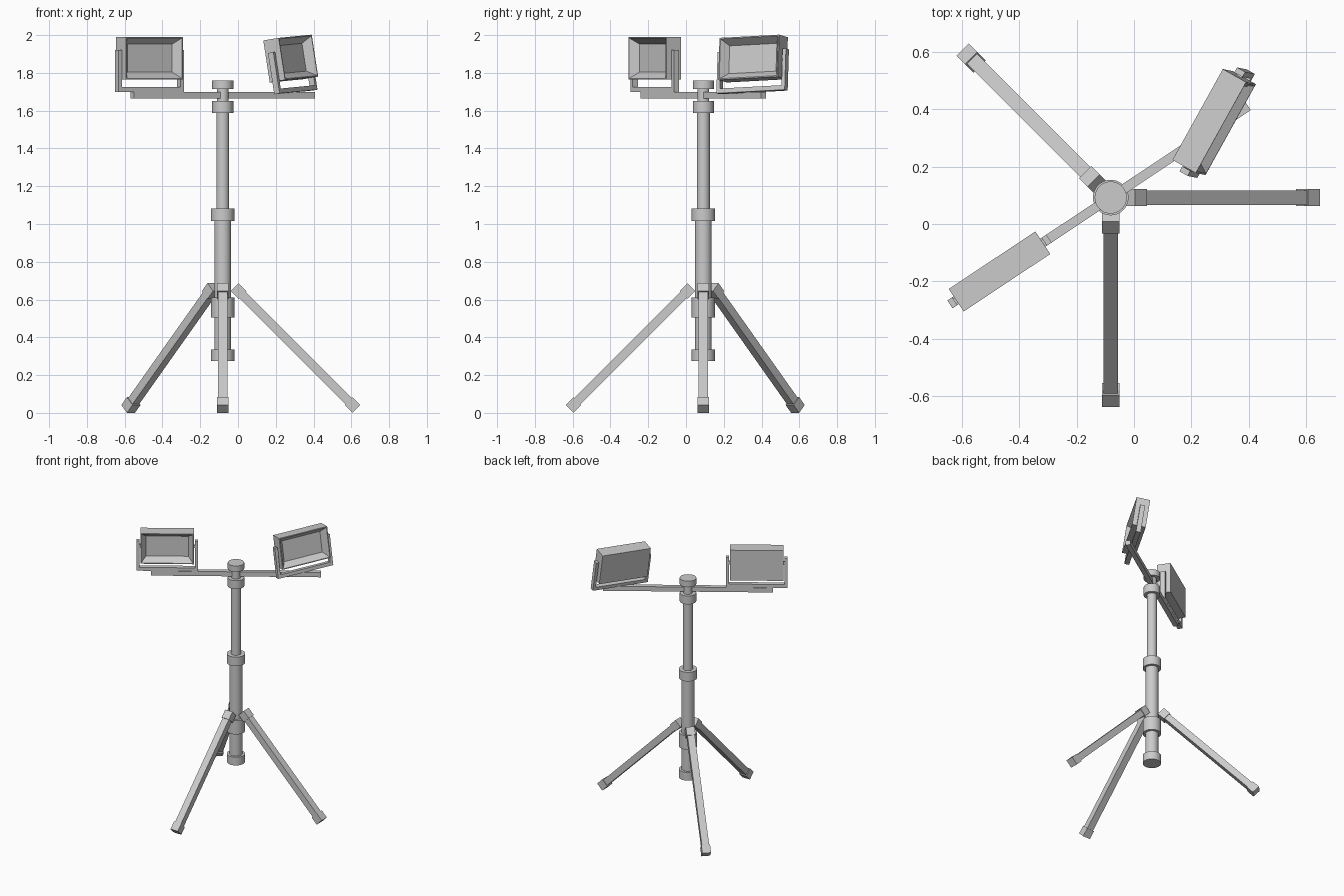
import bpy, bmesh
from math import radians
from mathutils import Matrix, Vector

if "Cube" in bpy.data.objects:
    bpy.data.objects.remove(bpy.data.objects["Cube"])

grey = bpy.data.materials.new("light_grey")
grey.use_nodes = True
COLOUR = (0.6, 0.6, 0.6, 1)
grey.diffuse_color = COLOUR
grey.node_tree.nodes["Principled BSDF"].inputs["Base Color"].default_value = COLOUR

POLE = Matrix.Translation((-0.081, 0.092, 0))
BAR_ANGLE = radians(33.6)


def finish(name, bm, matrix):
    mesh = bpy.data.meshes.new(name)
    bm.to_mesh(mesh)
    bm.free()
    mesh.materials.append(grey)
    obj = bpy.data.objects.new(name, mesh)
    obj.matrix_world = matrix
    bpy.context.collection.objects.link(obj)
    return obj


def box_mesh(size, centre):
    bm = bmesh.new()
    place = Matrix.Translation(centre) @ Matrix.Diagonal((*size, 1))
    bmesh.ops.create_cube(bm, size=1, matrix=place)
    return bm


def box(name, size, centre, matrix):
    return finish(name, box_mesh(size, centre), matrix)


def cylinder(name, radius, low, high):
    bm = bmesh.new()
    bmesh.ops.create_cone(bm, cap_ends=True, segments=32, radius1=radius, radius2=radius,
                          depth=high - low, matrix=Matrix.Translation((0, 0, (low + high) / 2)))
    obj = finish(name, bm, POLE)
    bpy.ops.object.select_all(action="DESELECT")
    obj.select_set(True)
    bpy.context.view_layer.objects.active = obj
    bpy.ops.object.shade_smooth_by_angle(angle=radians(30))


# Telescopic pole with its collars
cylinder("lower_tube", 0.044, 0.28, 1.07)
cylinder("upper_tube", 0.034, 1.05, 1.64)
cylinder("neck", 0.031, 1.62, 1.74)
cylinder("bottom_collar", 0.062, 0.275, 0.336)
cylinder("leg_collar", 0.062, 0.506, 0.61)
cylinder("middle_collar", 0.062, 1.015, 1.083)
cylinder("top_collar", 0.056, 1.587, 1.65)
cylinder("top_cap", 0.056, 1.715, 1.76)

# Three splayed legs, each with a hinge block and a foot
LEG_LENGTH = 0.853
BLOCK = (0.059, 0.06, 0.059)
for side, angle in (("left", 0), ("front", -90), ("back", 135)):
    leg = (POLE @ Matrix.Rotation(radians(angle), 4, "Z")
           @ Matrix.Translation((0.084, 0, 0.645)) @ Matrix.Rotation(radians(45), 4, "Y"))
    box(side + "_leg", (LEG_LENGTH, 0.05, 0.046), (LEG_LENGTH / 2, 0, 0), leg)
    box(side + "_hinge", BLOCK, (0, 0, 0), leg)
    box(side + "_foot", BLOCK, (LEG_LENGTH, 0, 0), leg)

# Cross bar
bar = POLE @ Matrix.Rotation(BAR_ANGLE, 4, "Z")
box("cross_bar", (1.149, 0.033, 0.034), (0, 0, 1.681), bar)


def floodlight(side, along, yaw, roll, tilt):
    base = bar @ Vector((along, 0, 1.699))
    m = (Matrix.Translation(base) @ Matrix.Rotation(yaw, 4, "Z")
         @ Matrix.Rotation(roll, 4, "Y") @ Matrix.Rotation(tilt, 4, "X"))
    # Housing with a thin rim and a funnel-shaped reflector
    bm = box_mesh((0.362, 0.094, 0.225), (0, 0, 0.179))
    bm.normal_update()
    front = [min(bm.faces, key=lambda f: f.normal.y)]
    bmesh.ops.inset_region(bm, faces=front, thickness=0.006, use_even_offset=True)
    bmesh.ops.inset_region(bm, faces=front, thickness=0.032, depth=-0.045, use_even_offset=True)
    finish(side + "_lamp_housing", bm, m)
    # U-shaped bracket and pivots
    box(side + "_bracket_base", (0.414, 0.033, 0.025), (0, 0, 0.0125), m)
    for end, s in (("outer", -1), ("inner", 1)):
        box(f"{side}_bracket_{end}_arm", (0.02, 0.033, 0.221), (s * 0.197, 0, 0.1105), m)
        box(f"{side}_{end}_pivot", (0.02, 0.02, 0.02), (s * 0.186, 0, 0.179), m)


floodlight("right", -0.465, BAR_ANGLE, 0, 0)
floodlight("left", 0.465, radians(61), radians(-2.7), radians(-8.5))
